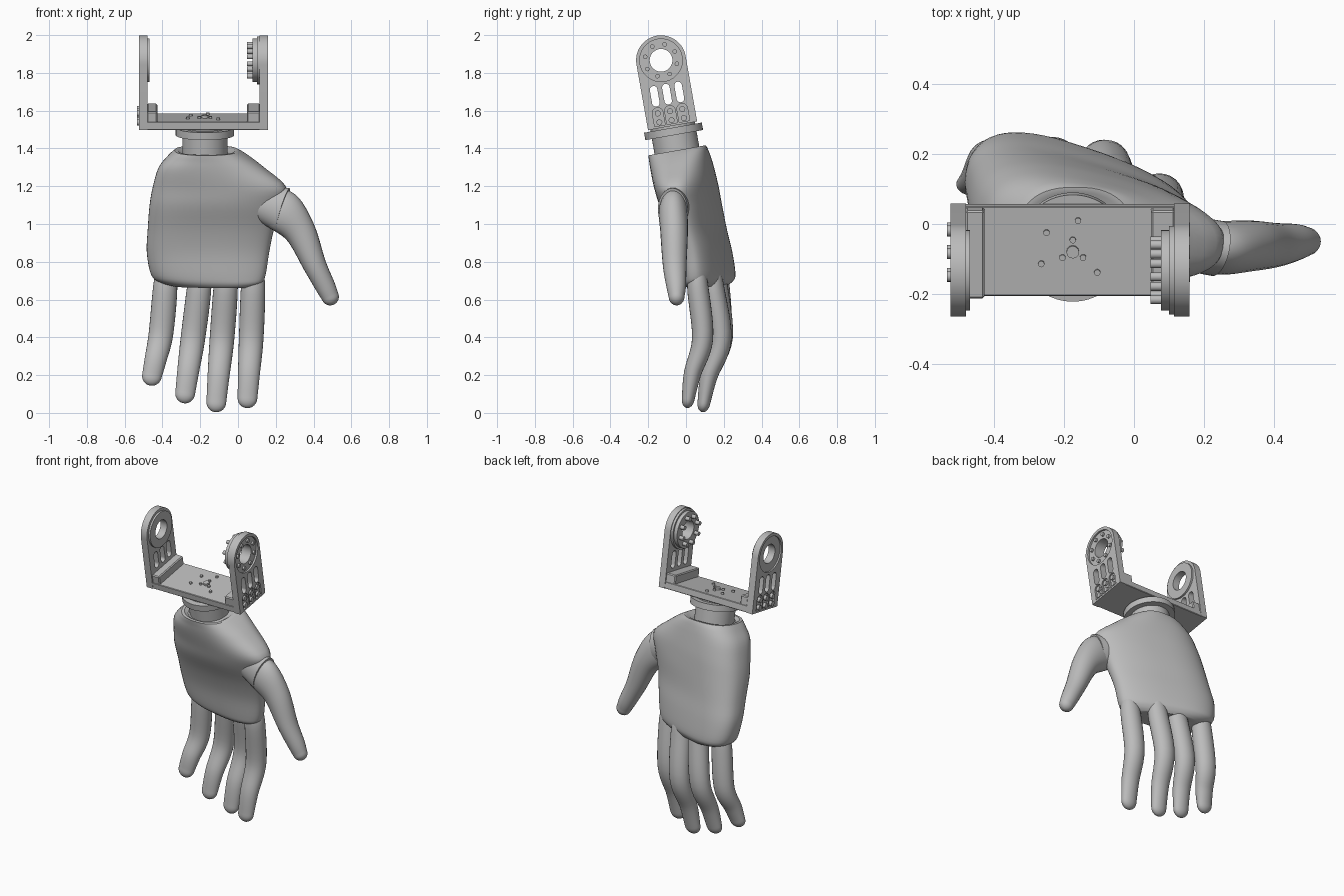
import bpy, bmesh, math
from math import sin, cos, pi, radians
from mathutils import Matrix, Vector

cube = bpy.data.objects.get("Cube")
if cube:
    bpy.data.objects.remove(cube)

GREY = (0.5, 0.5, 0.5, 1)
grey = bpy.data.materials.new("plain_grey")
grey.use_nodes = True
grey.diffuse_color = GREY
grey.node_tree.nodes["Principled BSDF"].inputs["Base Color"].default_value = GREY

# Frame of the tilted wrist bracket
BRACKET = Matrix.Translation((0, -0.071, 1.52)) @ Matrix.Rotation(radians(10), 4, "X")
MID_X = -0.175


def finish(name, bm, matrix=Matrix(), angle=35):
    bmesh.ops.remove_doubles(bm, verts=bm.verts, dist=1e-5)
    bmesh.ops.recalc_face_normals(bm, faces=bm.faces)
    mesh = bpy.data.meshes.new(name)
    bm.to_mesh(mesh)
    bm.free()
    mesh.materials.append(grey)
    mesh.shade_smooth()
    mesh.set_sharp_from_angle(angle=radians(angle))
    obj = bpy.data.objects.new(name, mesh)
    obj.matrix_world = matrix
    bpy.context.collection.objects.link(obj)
    return obj


def spline(rows, steps):
    """Catmull-Rom interpolation through rows of numbers."""
    out = []
    last = len(rows) - 1
    for i in range(last):
        quad = (rows[max(i - 1, 0)], rows[i], rows[i + 1], rows[min(i + 2, last)])
        for k in range(steps):
            t = k / steps
            out.append([b + 0.5 * t * (c - a + t * (2 * a - 5 * b + 4 * c - d
                        + t * (3 * (b - c) + d - a))) for a, b, c, d in zip(*quad)])
    return out + [list(rows[-1])]


def loft(name, rings, angle=35):
    bm = bmesh.new()
    loops = [[bm.verts.new(p) for p in ring] for ring in rings]
    n = len(loops[0])
    for a, b in zip(loops, loops[1:]):
        for i in range(n):
            j = (i + 1) % n
            bm.faces.new((a[i], a[j], b[j], b[i]))
    bm.faces.new(loops[0])
    bm.faces.new(loops[-1])
    return finish(name, bm, angle=angle)


def limb(name, rows, sides=24, steps=6, round_tip=True):
    """Tube along rows of x, y, z, radius across y, radius across the other way."""
    rows = spline(rows, steps)
    if round_tip:
        x, y, z, ru, rv = rows[-1]
        d = (Vector(rows[-1][:3]) - Vector(rows[-2][:3])).normalized()
        for k in range(1, 7):
            s, c = sin(k * pi / 12.5), cos(k * pi / 12.5)
            rows.append([*(Vector((x, y, z)) + d * rv * s), ru * c, rv * c])
    pts = [Vector(r[:3]) for r in rows]
    rings = []
    for i, r in enumerate(rows):
        t = (pts[min(i + 1, len(pts) - 1)] - pts[max(i - 1, 0)]).normalized()
        u = (Vector((0, 1, 0)) - t * t.y).normalized()
        v = t.cross(u)
        rings.append([pts[i] + u * r[3] * cos(2 * pi * k / sides)
                      + v * r[4] * sin(2 * pi * k / sides) for k in range(sides)])
    return loft(name, rings, 50)


def box(name, x0, x1, y0, y1, z0, z1, bevel=0.006):
    bm = bmesh.new()
    size = Matrix.Diagonal((x1 - x0, y1 - y0, z1 - z0, 1))
    centre = Matrix.Translation(((x0 + x1) / 2, (y0 + y1) / 2, (z0 + z1) / 2))
    bmesh.ops.create_cube(bm, size=1, matrix=centre @ size)
    bmesh.ops.bevel(bm, geom=bm.edges[:], offset=bevel, segments=1, affect="EDGES")
    return finish(name, bm, BRACKET)


def rods(name, centres, radius, length, axis="Z", sides=12):
    bm = bmesh.new()
    turn = Matrix.Rotation(pi / 2, 4, "Y") if axis == "X" else Matrix()
    for c in centres:
        bmesh.ops.create_cone(bm, cap_ends=True, segments=sides, radius1=radius,
                              radius2=radius, depth=length,
                              matrix=Matrix.Translation(c) @ turn)
    return finish(name, bm, BRACKET)


def pill(y, z0, z1, r0, r1, n=16):
    """Closed outline with a lower and an upper half circle."""
    arc = lambda z, r, s: [(y + r * cos(s + pi * k / n), z + r * sin(s + pi * k / n))
                           for k in range(n + 1)]
    low = arc(z0, r0, pi) if r0 else [(y - r1, z0), (y + r1, z0)]
    return arc(z1, r1, 0) + low


def circle(z, r, n=48):
    return [(r * cos(2 * pi * k / n), z + r * sin(2 * pi * k / n)) for k in range(n)]


def sheet(name, x0, x1, outlines):
    """Flat plate with holes, extruded from x0 to x1."""
    curve = bpy.data.curves.new(name, "CURVE")
    curve.dimensions = "2D"
    curve.fill_mode = "BOTH"
    curve.extrude = (x1 - x0) / 2
    for outline in outlines:
        s = curve.splines.new("POLY")
        s.points.add(len(outline) - 1)
        for p, (a, b) in zip(s.points, outline):
            p.co = (a, b, 0, 1)
        s.use_cyclic_u = True
    temp = bpy.data.objects.new(name + "_outline", curve)
    bpy.context.collection.objects.link(temp)
    graph = bpy.context.evaluated_depsgraph_get()
    mesh = bpy.data.meshes.new_from_object(temp.evaluated_get(graph))
    bm = bmesh.new()
    bm.from_mesh(mesh)
    bpy.data.objects.remove(temp)
    bpy.data.meshes.remove(mesh)
    swap = Matrix(((0, 0, 1), (1, 0, 0), (0, 1, 0))).to_4x4()
    bm.transform(Matrix.Translation(((x0 + x1) / 2, 0, 0)) @ swap)
    return finish(name, bm, BRACKET)


# Palm: wedge-shaped sections (z, x range, y range, depth ratio, turn, wedge, tilt)
palm = [(0.668, -0.34, 0.06, 0.01, 0.22, 0.3, -11, 0.2, 4),
        (0.69, -0.415, 0.12, -0.01, 0.25, 0.3, -11, 0.25, 4),
        (0.73, -0.46, 0.145, -0.02, 0.262, 0.32, -11, 0.25, 3),
        (0.85, -0.483, 0.165, -0.04, 0.245, 0.34, -11, 0.25, 1),
        (0.97, -0.478, 0.19, -0.08, 0.217, 0.37, -11, 0.25, 0),
        (1.1, -0.468, 0.23, -0.138, 0.19, 0.42, -10, 0.2, 2),
        (1.2, -0.45, 0.255, -0.168, 0.17, 0.45, -10, 0.2, 4),
        (1.3, -0.42, 0.14, -0.187, 0.143, 0.57, -7, 0.12, 7),
        (1.36, -0.37, 0.055, -0.195, 0.12, 0.72, -4, 0.05, 10),
        (1.39, -0.335, 0.0, -0.2, 0.105, 0.92, 0, 0, 10)]


def section(z, x0, x1, y0, y1, ratio, turn, wedge, tilt, n=56):
    power = 2 / 2.5
    c, s = cos(radians(turn)), sin(radians(turn))
    pts = []
    for k in range(n):
        a = 2 * pi * k / n
        p = math.copysign(abs(cos(a)) ** power, cos(a))
        q = ratio * (1 - wedge * p) * math.copysign(abs(sin(a)) ** power, sin(a))
        pts.append((p * c - q * s, p * s + q * c))
    ps, qs = zip(*pts)
    fit = lambda v, vs, lo, hi: lo + (v - min(vs)) / (max(vs) - min(vs)) * (hi - lo)
    ring = []
    for p, q in pts:
        y = fit(q, qs, y0, y1)
        lift = (y - (y0 + y1) / 2) * math.tan(radians(tilt))
        ring.append(Vector((fit(p, ps, x0, x1), y, z + lift)))
    return ring


rings = [section(*row) for row in spline(palm, 4)]
top = sum(rings[-1], Vector()) / len(rings[-1])
for shrink, drop in ((0.9, 0), (0.86, 0.015)):
    rings.append([top + (p - top) * shrink - Vector((0, 0, drop)) for p in rings[-1]])
loft("palm", rings)

# Thumb and the cuff around its root
limb("thumb_cuff", [(0.0, -0.02, 1.13, 0.05, 0.06), (0.12, -0.048, 1.11, 0.076, 0.095),
                    (0.238, -0.07, 1.075, 0.08, 0.12)], 32, round_tip=False)
limb("thumb", [(0.15, -0.05, 1.11, 0.05, 0.08), (0.232, -0.068, 1.07, 0.075, 0.112),
               (0.328, -0.063, 0.96, 0.073, 0.084), (0.405, -0.06, 0.785, 0.063, 0.062),
               (0.462, -0.052, 0.67, 0.052, 0.053), (0.488, -0.05, 0.615, 0.042, 0.046)])

# Fingers: x and y at the root, knee and tip, then tip height
fingers = {"index": ((0.08, 0.07, 0.05), (0.062, 0.088, 0.012), 0.025),
           "middle": ((-0.065, -0.085, -0.115), (0.145, 0.185, 0.095), 0.003),
           "ring": ((-0.205, -0.238, -0.28), (0.165, 0.192, 0.105), 0.05),
           "little": ((-0.385, -0.408, -0.456), (0.175, 0.185, 0.115), 0.143)}
for name, (xs, ys, low) in fingers.items():
    knee = 0.39 + low * 0.2
    mix = lambda v, t: v[1] + (v[2] - v[1]) * t
    limb(name + "_finger", [
        (xs[0], ys[0], 0.77, 0.035, 0.045), (xs[0], ys[0], 0.67, 0.056, 0.064),
        (xs[1], ys[1], knee, 0.056, 0.065),
        (mix(xs, 0.6), mix(ys, 0.7), knee + (low - knee) * 0.5, 0.046, 0.058),
        (xs[2], ys[2], low + 0.052, 0.034, 0.052)])

# Wrist neck and flange
rods("wrist_neck", [(MID_X, 0, -0.1)], 0.12, 0.2, sides=48)
rods("wrist_flange", [(MID_X, 0, -0.03)], 0.155, 0.04, sides=64)

# Bracket base with end ribs and studs
box("bracket_base", -0.485, 0.12, -0.13, 0.13, 0, 0.043, 0.003)
box("right_rib", -0.482, -0.427, -0.128, 0.128, 0.02, 0.097)
box("left_rib", 0.048, 0.118, -0.128, 0.128, 0.02, 0.097)
studs = [(-0.075, 0.055), (0.015, 0.09), (-0.09, -0.035), (0.07, -0.06)]
studs += [(0.034 * cos(a), 0.034 * sin(a)) for a in (pi / 2, pi * 7 / 6, pi * 11 / 6)]
rods("base_studs", [(MID_X + x, y, 0.045) for x, y in studs], 0.009, 0.018)
rods("base_centre_stud", [(MID_X, 0, 0.045)], 0.018, 0.024)

# Uprights: slotted core, recessed outer skin and inner bearing ring
HUB = 0.352
columns = (-0.066, 0, 0.066)
outline = pill(0, 0, HUB, 0, 0.132, 32)
slots = [pill(y, 0.135, 0.205, 0.02, 0.02) for y in columns]
niches = [pill(y, 0.012, 0.08, 0, 0.028) for y in columns]
bolt_ring = [(0.086 * cos(a), HUB + 0.086 * sin(a))
             for a in (2 * pi * (k + 0.5) / 8 for k in range(8))]
for side, core, skin, head in (("right", (-0.515, -0.48), (-0.525, -0.515), -0.525),
                               ("left", (0.115, 0.146), (0.146, 0.158), 0.15)):
    sheet(side + "_upright", *core, [outline, circle(HUB, 0.06)] + slots)
    sheet(side + "_upright_skin", *skin, [outline, circle(HUB, 0.113)] + slots + niches)
    rods(side + "_mount_screws", [(head, y, z) for y in columns for z in (0.03, 0.078)],
         0.016, 0.02, "X")
rods("left_hub_bolts", [(0.152, y, z) for y, z in bolt_ring], 0.012, 0.012, "X")
sheet("right_bearing_ring", -0.482, -0.468, [circle(HUB, 0.115), circle(HUB, 0.06)])
sheet("left_hub_plate", 0.1, 0.117, [circle(HUB, 0.127), circle(HUB, 0.06)])
sheet("left_hub_ring", 0.077, 0.102, [circle(HUB, 0.115), circle(HUB, 0.06)])
rods("left_hub_pins", [(0.065, y, z) for y, z in bolt_ring], 0.013, 0.035, "X")
